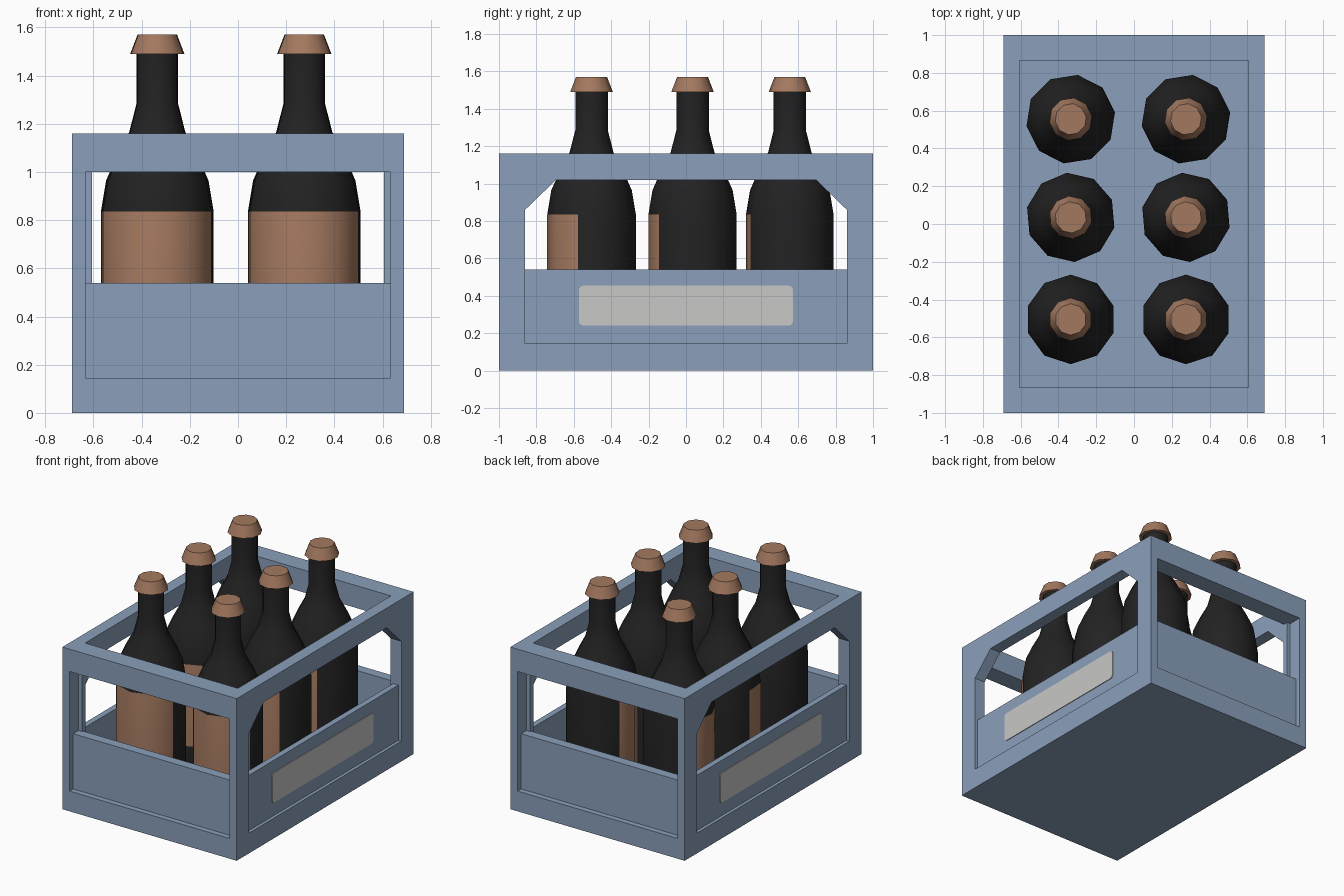
import bpy, bmesh, math
from mathutils import Vector

cube = bpy.data.objects.get("Cube")
if cube:
    bpy.data.objects.remove(cube, do_unlink=True)


def material(name, rgb):
    m = bpy.data.materials.new(name)
    m.use_nodes = True
    m.diffuse_color = (*rgb, 1)
    m.node_tree.nodes["Principled BSDF"].inputs["Base Color"].default_value = (*rgb, 1)
    return m


BLUE = material("crate blue", (0.254, 0.347, 0.497))
GLASS = material("dark glass", (0.016, 0.016, 0.016))
COPPER = material("copper", (0.37, 0.19, 0.115))
GREY = material("plate grey", (0.578, 0.578, 0.57))


def add_object(name, bm, *mats):
    bmesh.ops.recalc_face_normals(bm, faces=bm.faces)
    me = bpy.data.meshes.new(name)
    bm.to_mesh(me)
    bm.free()
    for m in mats:
        me.materials.append(m)
    ob = bpy.data.objects.new(name, me)
    bpy.context.collection.objects.link(ob)
    return ob


def prism(name, pts, axis, lo, hi, mat):
    """Extrude an outline of (horizontal, z) points along x or y."""
    bm = bmesh.new()
    place = (lambda d, p: (d, p[0], p[1])) if axis == "x" else (lambda d, p: (p[0], d, p[1]))
    a, b = ([bm.verts.new(place(d, p)) for p in pts] for d in (lo, hi))
    bm.faces.new(a)
    bm.faces.new(b)
    n = len(pts)
    for i in range(n):
        j = (i + 1) % n
        bm.faces.new((a[i], a[j], b[j], b[i]))
    return add_object(name, bm, mat)


def rect(w, z0, z1):
    return [(-w, z0), (w, z0), (w, z1), (-w, z1)]


def rounded_rect(w, z0, z1, r, steps=4):
    corners = [(w - r, z1 - r), (r - w, z1 - r), (r - w, z0 + r), (w - r, z0 + r)]
    return [(cx + r * math.cos(t), cz + r * math.sin(t))
            for q, (cx, cz) in enumerate(corners)
            for t in [(q + s / steps) * math.pi / 2 for s in range(steps + 1)]]


def cut(target, cutter):
    mod = target.modifiers.new("cut", "BOOLEAN")
    mod.operation = "DIFFERENCE"
    mod.solver = "EXACT"
    mod.object = cutter
    bpy.context.view_layer.objects.active = target
    bpy.ops.object.modifier_apply(modifier=mod.name)
    bpy.data.objects.remove(cutter, do_unlink=True)


# Crate frame: solid box, hollowed and opened on four sides
SILL, RAIL, PANEL_TOP = 0.145, 1.0, 0.54
crate = prism("crate_frame", rect(0.69, 0, 1.16), "y", -1, 1, BLUE)
cut(crate, prism("cavity", rect(0.605, 0.1, 1.4), "y", -0.865, 0.865, BLUE))
cut(crate, prism("end_opening", rect(0.605, SILL, RAIL), "y", -1.2, 1.2, BLUE))
for s in (-1, 1):
    cut(crate, prism("end_rebate", rect(0.632, SILL, RAIL), "y", s * 0.9, s * 1.2, BLUE))
arch = [(-0.86, SILL), (0.86, SILL), (0.86, 0.86), (0.695, 1.02), (-0.695, 1.02), (-0.86, 0.86)]
cut(crate, prism("side_opening", arch, "x", -1, 1, BLUE))

# Recessed panels and side plates
for s, end, side in ((-1, "front", "right"), (1, "back", "left")):
    prism(end + "_panel", rect(0.632, SILL, PANEL_TOP), "y", s * 0.89, s * 0.96, BLUE)
    prism(side + "_panel", rect(0.86, SILL, PANEL_TOP), "x", s * 0.625, s * 0.667, BLUE)
    prism(side + "_plate", rounded_rect(0.572, 0.24, 0.455, 0.025), "x",
          s * 0.667, s * 0.672, GREY)

# Bottles
SIDES = 10
BODY = [(0.237, 0.1), (0.237, 0.25), (0.237, 0.835), (0.215, 0.965), (0.168, 1.07),
        (0.118, 1.165), (0.087, 1.285), (0.087, 1.5)]
CAP = [(0.114, 1.49), (0.083, 1.57)]


def lathe(name, profile, turn, *mats):
    bm = bmesh.new()
    step = 2 * math.pi / SIDES
    rings = [[bm.verts.new((r * math.cos(turn + i * step), r * math.sin(turn + i * step), z))
              for i in range(SIDES)] for r, z in profile]
    for lower, upper in zip(rings, rings[1:]):
        for i in range(SIDES):
            j = (i + 1) % SIDES
            bm.faces.new((lower[i], lower[j], upper[j], upper[i]))
    bm.faces.new(rings[0])
    bm.faces.new(rings[-1])
    return add_object(name, bm, *mats)


def smooth(ob):
    bpy.ops.object.select_all(action="DESELECT")
    ob.select_set(True)
    bpy.context.view_layer.objects.active = ob
    bpy.ops.object.shade_smooth_by_angle(angle=math.radians(40))


ROWS = (("front", -0.505, 0), ("middle", 0.035, -31), ("back", 0.555, -45))
for row, y, spin in ROWS:
    for side, x in (("right", -0.335), ("left", 0.275)):
        turn = math.radians(spin - 18)
        bottle = lathe(f"{row}_{side}_bottle", BODY, turn, GLASS, COPPER)
        # Wrapped label: the four body faces around the label direction
        facing = Vector((math.cos(turn - math.radians(72)), math.sin(turn - math.radians(72)), 0))
        for f in bottle.data.polygons:
            if 0.25 < f.center.z < 0.835 and f.normal.dot(facing) > 0.5:
                f.material_index = 1
        cap = lathe(f"{row}_{side}_cap", CAP, turn, COPPER)
        for ob in (bottle, cap):
            ob.location = (x, y, 0)
            smooth(ob)
